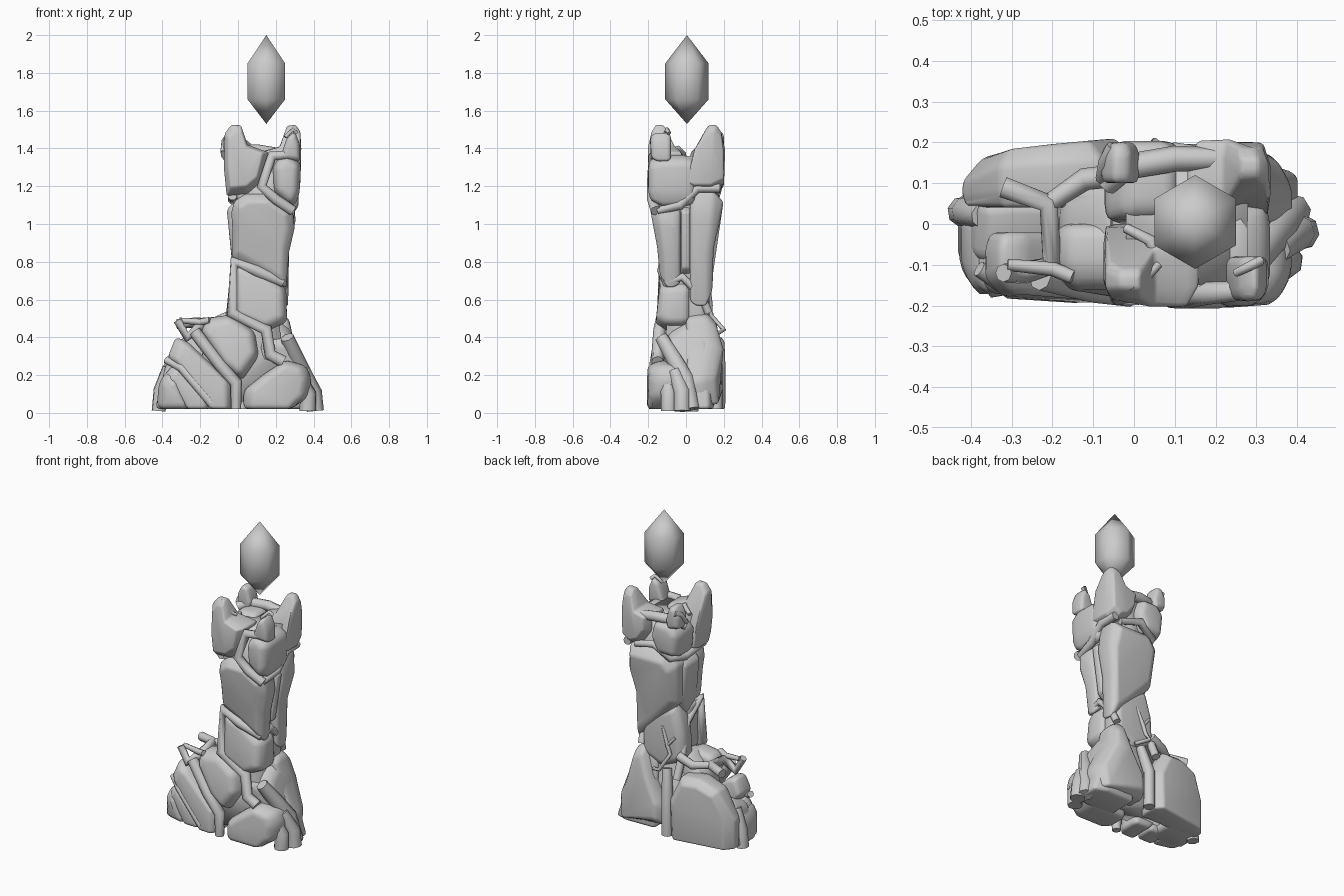
import bpy, bmesh, math


def lerp(table, z):
    for (z0, v0), (z1, v1) in zip(table, table[1:]):
        if z <= z1:
            return v0 + (v1 - v0) * max(0, (z - z0) / (z1 - z0))
    return table[-1][1]


# Outer depth of the pillar by height, the inner side of its stones, and narrowing of the base ends
OUTER = [(0, .2), (.3, .187), (.5, .16), (.62, .14), (.8, .14), (1, .175), (1.12, .2), (1.4, .205), (1.52, .18)]
INNER = [(0, .0), (1.35, .0), (1.39, .03), (1.44, .08), (1.52, .11)]
BACK = [(-.44, .55), (-.34, .87), (-.05, 1), (.31, 1), (.4, .6)]
FRONT = [(-.45, .6), (-.37, .95), (.3, 1), (.4, .8)]


def finish(name, bm, bevel=0.0):
    bmesh.ops.recalc_face_normals(bm, faces=bm.faces)
    me = bpy.data.meshes.new(name)
    bm.to_mesh(me)
    bm.free()
    me.shade_smooth()
    ob = bpy.data.objects.new(name, me)
    bpy.context.collection.objects.link(ob)
    if bevel:
        m = ob.modifiers.new("round", 'BEVEL')
        m.width, m.segments, m.limit_method = bevel, 3, 'ANGLE'
        m.angle_limit = math.radians(20)
    return ob


def loft(name, rings, bevel=0.0):
    bm = bmesh.new()
    vs = [[bm.verts.new(p) for p in r] for r in rings]
    n = len(vs[0])
    for a, b in zip(vs, vs[1:]):
        for i in range(n):
            bm.faces.new((a[i], a[(i + 1) % n], b[(i + 1) % n], b[i]))
    bm.faces.new(vs[0])
    bm.faces.new(vs[-1])
    return finish(name, bm, bevel)


def stone(name, pts, side, inner=None, outer=None, bevel=.035):
    """Stone from an outline; side -1 is front, 1 is back. Follows the pillar profile."""
    cx = sum(p[0] for p in pts) / len(pts)
    cz = sum(p[1] for p in pts) / len(pts)
    rings = []
    for s, t in ((.93, 0), (1, .25), (1, .72), (.78, 1)):
        ring = []
        for x, z in pts:
            xx = cx + (x - cx) * s
            zz = z if z < .05 else cz + (z - cz) * s
            a = lerp(INNER, z) if inner is None else inner
            b = lerp(OUTER, zz) if outer is None else outer
            b *= lerp(BACK if side > 0 else FRONT, xx)
            ring.append((xx, side * (a + (b - a) * t), zz))
        rings.append(ring)
    return loft(name, rings, bevel)


def side_stone(name, pts, x0, x1, bevel=.03):
    """Stone from a (y, z) outline, with x from x0 inwards to the x1 table outwards."""
    cy = sum(p[0] for p in pts) / len(pts)
    cz = sum(p[1] for p in pts) / len(pts)
    rings = []
    for s, t in ((.95, 0), (1, .7), (.8, 1)):
        rings.append([(x0 + (lerp(x1, z) - x0) * t, cy + (y - cy) * s,
                       z if z < .05 else cz + (z - cz) * s) for y, z in pts])
    return loft(name, rings, bevel)


def root(name, pts, r=.025):
    cu = bpy.data.curves.new(name, 'CURVE')
    cu.dimensions = '3D'
    cu.bevel_depth, cu.bevel_resolution, cu.use_fill_caps = r, 2, True
    sp = cu.splines.new('POLY')
    sp.points.add(len(pts) - 1)
    for p, c in zip(sp.points, pts):
        p.co = (*c, 1)
    sp.points[0].radius = .8
    sp.use_smooth = True
    ob = bpy.data.objects.new(name, cu)
    bpy.context.collection.objects.link(ob)
    return ob


# Floating hexagonal crystal
bm = bmesh.new()
rr = [[bm.verts.new((.15 + .115 * math.sin(i * math.pi / 3), .005 + .115 * math.cos(i * math.pi / 3), z))
       for i in range(6)] for z in (1.66, 1.85)]
tips = [bm.verts.new((.15, .005, z)) for z in (1.53, 2.0)]
for i in range(6):
    j = (i + 1) % 6
    bm.faces.new((rr[0][i], rr[0][j], rr[1][j], rr[1][i]))
    bm.faces.new((rr[0][j], rr[0][i], tips[0]))
    bm.faces.new((rr[1][i], rr[1][j], tips[1]))
finish("crystal", bm)

# Inner core closing the gaps between stones
core = [(.06, -.25, .3, .1), (.3, -.12, .23, .11), (.5, 0, .22, .1), (.8, 0, .22, .09),
        (1.05, 0, .26, .13), (1.36, -.02, .28, .15)]
loft("core", [[(x0 if c < 0 else x1, s * d, z) for c, s in ((-1, -1), (1, -1), (1, 1), (-1, 1))]
              for z, x0, x1, d in core])

# Crown stones with the four horns
stone("crown_front_left", [(-.06, 1.15), (-.075, 1.3), (-.07, 1.48), (-.035, 1.525), (.015, 1.525), (.05, 1.42),
                           (.13, 1.39), (.16, 1.38), (.12, 1.22), (.05, 1.16)], -1)
stone("crown_front_right", [(.19, 1.16), (.29, 1.08), (.325, 1.15), (.335, 1.33), (.25, 1.375), (.18, 1.32)],
      -1, inner=-.05)
stone("horn_front_right", [(.22, 1.34), (.33, 1.33), (.325, 1.43), (.3, 1.49), (.26, 1.46)], -1, .08, .19)
stone("crown_back_right", [(.27, 1.17), (.33, 1.21), (.335, 1.4), (.33, 1.49), (.305, 1.525), (.26, 1.52), (.22, 1.41),
                           (.13, 1.385), (.14, 1.28), (.2, 1.2)], 1)
stone("crown_back_left", [(-.06, 1.16), (-.075, 1.32), (-.02, 1.38), (.1, 1.38), (.13, 1.27), (.08, 1.16)], 1)
stone("horn_back_left", [(-.08, 1.36), (-.08, 1.44), (-.05, 1.5), (-.01, 1.49), (.015, 1.4), (0, 1.34)], 1, .1, .2)
root("crown_vine_front", [(.3, -.16, 1.37), (.18, -.17, 1.36), (.125, -.18, 1.2), (.2, -.18, 1.13), (.29, -.16, 1.07)], .028)
root("crown_vine_right", [(.28, -.15, 1.07), (.295, -.03, 1.1), (.295, .06, 1.19), (.29, .18, 1.19)])
root("crown_vine_back", [(.24, .16, 1.18), (.1, .175, 1.22), (0, .16, 1.15), (-.03, .05, 1.13), (-.03, -.13, 1.15)])
root("crown_vine_top", [(.26, .16, 1.37), (.1, .16, 1.39), (-.02, .14, 1.39), (-.07, .1, 1.36)], .032)

# Middle stones, tapering downwards
stone("middle_front", [(-.035, 1.06), (-.02, 1.12), (.04, 1.16), (.17, 1.16), (.29, 1.07), (.3, .98), (.27, .85),
                       (.255, .66), (.1, .75), (-.03, .82), (-.03, .98)], -1, .03)
stone("middle_back", [(-.04, 1.1), (.02, 1.17), (.29, 1.17), (.305, 1.02), (.27, .85), (.265, .56), (.15, .66),
                      (-.03, .85)], 1, .02)
side_stone("middle_right", [(-.03, .73), (.025, .73), (.025, 1.1), (-.03, 1.1)], .1,
           [(.7, .255), (.9, .27), (1.1, .3)], .012)
side_stone("middle_left", [(-.09, .8), (.03, .72), (.1, .85), (.1, 1.12), (-.08, 1.12)], .1,
           [(.7, -.03), (.9, -.035), (1.1, -.06)])

# Waist stones and the vines around them
stone("waist_front", [(-.02, .5), (-.03, .8), (.1, .76), (.255, .66), (.26, .48), (.15, .43)], -1, -.02)
stone("waist_back", [(-.06, .47), (-.05, .66), (.0, .83), (.12, .78), (.24, .7), (.24, .46), (.1, .4)], 1, 0, .125)
root("waist_vine", [(.24, -.1, .69), (.1, -.12, .75), (-.02, -.11, .8), (-.03, -.12, .53), (.15, -.14, .44),
                    (.17, -.15, .31), (.24, -.15, .27)], .033)
root("waist_vine_right", [(.24, -.1, .69), (.24, -.02, .72), (.24, .08, .62), (.23, .12, .53)], .022)
root("waist_vine_left", [(-.02, -.12, .8), (-.02, .02, .7), (-.04, .1, .5), (-.04, .15, .38)], .025)
root("back_twig", [(.08, .12, .68), (.04, .13, .57), (.02, .13, .52), (.05, .2, .44), (.12, .15, .41)], .012)
root("back_twig_branch", [(.04, .13, .57), (-.01, .12, .63)], .01)

# Base stones
stone("base_front_center", [(-.2, .43), (-.17, .5), (-.04, .52), (.09, .43), (.11, .3), (.02, .17), (-.08, .25)], -1, .0)
stone("base_front_slab", [(-.37, .3), (-.33, .4), (-.27, .38), (-.1, .22), (-.03, .15), (-.03, .02), (-.14, .02)], -1, .02)
stone("base_front_slab_low", [(-.39, .2), (-.34, .26), (-.15, .06), (-.15, .02), (-.27, .02)], -1, .03, .18)
stone("base_front_left", [(-.43, .02), (-.42, .16), (-.37, .23), (-.31, .17), (-.25, .02)], -1, -.03, .19)
stone("base_front_right", [(.03, .02), (.03, .12), (.13, .2), (.25, .28), (.36, .25), (.39, .18), (.37, .08), (.28, .02)],
      -1, .02, .21)
stone("base_back_left", [(-.42, .02), (-.42, .2), (-.33, .38), (-.2, .43), (-.08, .42), (.0, .25), (-.01, .02)], 1, .04,
      .21, bevel=.05)
stone("base_back_right", [(.05, .06), (.05, .18), (.14, .36), (.2, .54), (.27, .5), (.3, .36), (.39, .17), (.37, .04)], 1,
      bevel=.045)
side_stone("base_right", [(-.06, .02), (-.13, .36), (-.08, .43), (.11, .54), (.14, .3), (.15, .02)], .12,
           [(0, .41), (.15, .39), (.3, .325), (.5, .265)])
side_stone("base_left", [(-.12, .02), (-.1, .25), (.05, .3), (.1, .2), (.09, .02)], -.2, [(0, -.44), (.15, -.42), (.32, -.37)])
stone("base_shoulder", [(-.2, .2), (-.18, .42), (-.05, .53), (.02, .5), (.02, .2)], 1, -.1, .1)

# Root ridges over the base
root("root_front_center", [(-.01, -.17, .02), (-.01, -.17, .16), (-.1, -.16, .26), (-.23, -.13, .43)], .033)
root("root_front_slab", [(-.38, -.11, .28), (-.3, -.16, .24), (-.14, -.17, .05)], .025)
root("root_side_ridge", [(.26, -.13, .4), (.31, -.06, .28), (.36, .0, .18), (.39, .03, .02)], .045)
root("root_right_foot", [(.35, -.06, .22), (.4, -.02, .11), (.41, -.02, .01)], .045)
root("root_right_foot_low", [(.33, -.1, .18), (.37, -.09, .1), (.37, -.09, .01)], .045)
root("root_left_foot", [(-.37, .02, .24), (-.41, .03, .12), (-.42, .03, .01)], .038)
root("root_back", [(.05, .12, .42), (.02, .16, .25), (.02, .16, .02)], .035)
root("root_top_a", [(-.32, -.12, .49), (-.27, -.12, .4), (-.2, -.1, .46), (-.21, .05, .48), (-.32, .09, .47)], .028)
root("root_top_b", [(-.21, .05, .48), (-.12, .11, .48), (-.03, .12, .52)], .028)
root("root_top_c", [(-.31, -.1, .49), (-.2, -.11, .48), (-.15, -.13, .49)], .018)

# Twigs on the horn tips
root("horn_twig_left", [(.06, -.1, 1.42), (.02, -.14, 1.45), (-.01, -.15, 1.52)], .012)
root("horn_twig_center", [(-.02, -.01, 1.37), (.04, -.04, 1.4), (.05, -.07, 1.39)], .015)
root("horn_twig_right", [(.25, -.12, 1.46), (.29, -.1, 1.5), (.31, -.09, 1.48)], .012)
root("horn_twig_back", [(-.08, .11, 1.38), (-.07, .15, 1.44), (-.05, .19, 1.46)], .018)
